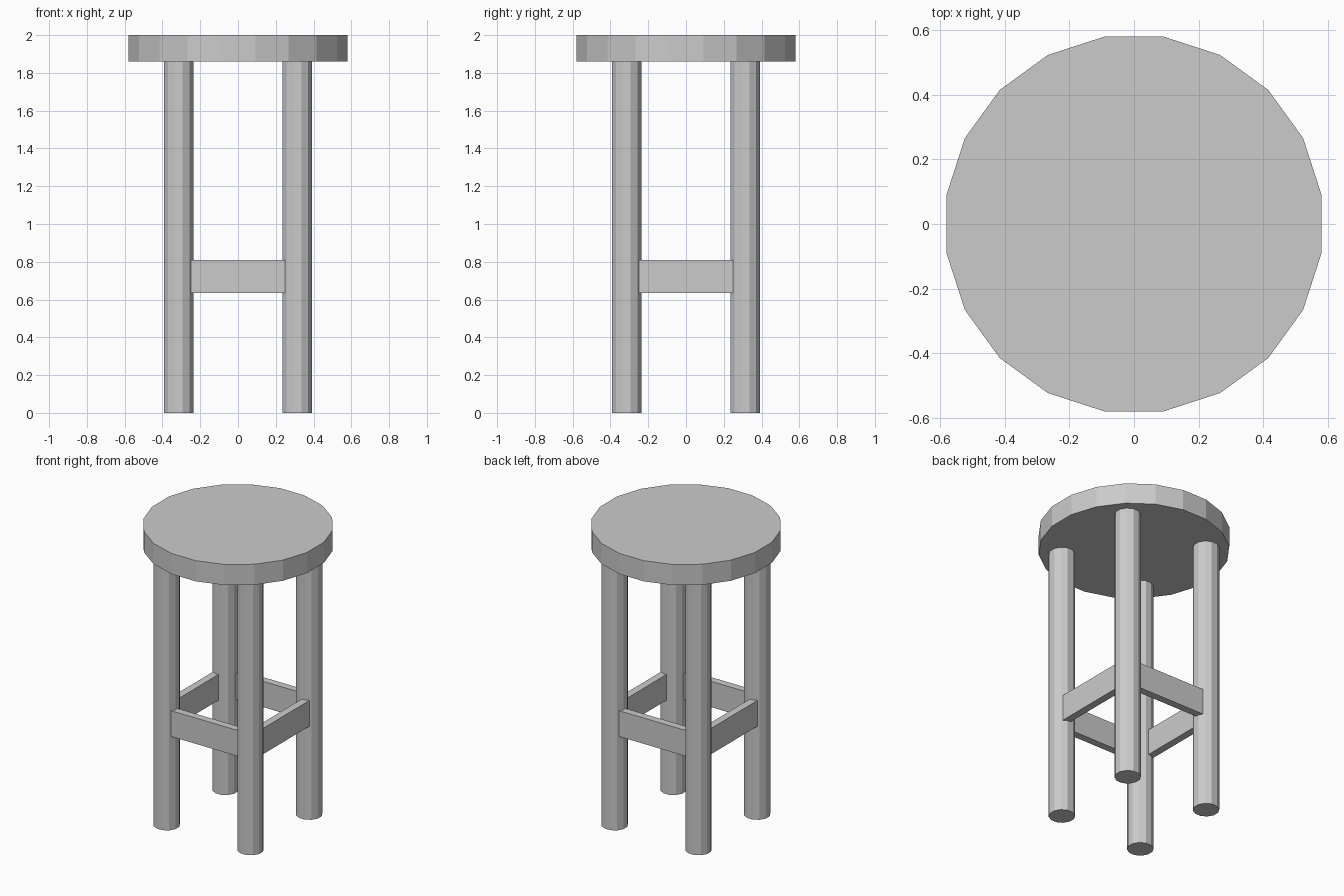
import bpy, math
from mathutils import Matrix

if "Cube" in bpy.data.objects:
    bpy.data.objects.remove(bpy.data.objects["Cube"])


def prism(name, sides, apothem, z0, z1, x=0, y=0):
    # upright prism with flat sides facing the axes
    bpy.ops.mesh.primitive_cylinder_add(
        vertices=sides, radius=apothem / math.cos(math.pi / sides),
        depth=z1 - z0, location=(x, y, (z0 + z1) / 2))
    ob = bpy.context.object
    ob.name = name
    ob.data.transform(Matrix.Rotation(math.pi / sides, 4, 'Z'))
    return ob


# round seat
prism("seat", 20, 0.58, 1.86, 2.0)

# four legs
for fb, sy in (("front", -1), ("back", 1)):
    for lr, sx in (("left", -1), ("right", 1)):
        prism(f"{fb}_{lr}_leg", 12, 0.079, 0, 1.86, sx * 0.314, sy * 0.314)

# four stretchers joining the legs
for i, side in enumerate(("front", "right", "back", "left")):
    bpy.ops.mesh.primitive_cube_add(size=1)
    ob = bpy.context.object
    ob.name = side + "_stretcher"
    ob.data.transform(Matrix.Rotation(i * math.pi / 2, 4, 'Z')
                      @ Matrix.Translation((0, -0.337, 0.722))
                      @ Matrix.Diagonal((0.497, 0.05, 0.175, 1)))
